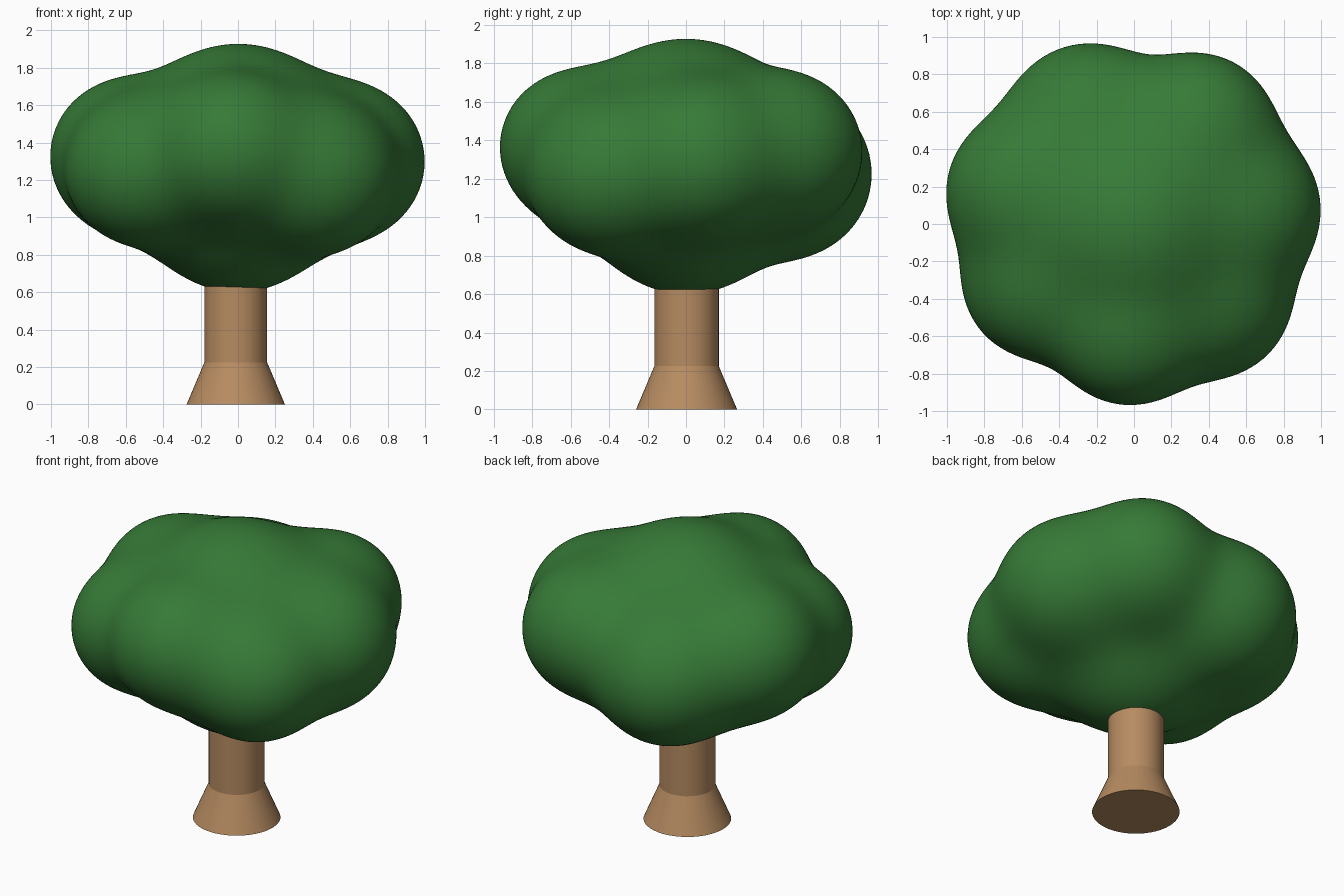
import bpy, bmesh, math
from mathutils import Vector

cube = bpy.data.objects.get("Cube")
if cube:
    bpy.data.objects.remove(cube, do_unlink=True)


def material(name, rgb):
    mat = bpy.data.materials.new(name)
    mat.use_nodes = True
    mat.diffuse_color = (*rgb, 1)
    mat.node_tree.nodes["Principled BSDF"].inputs["Base Color"].default_value = (*rgb, 1)
    return mat


def add_object(name, bm, mat, angle):
    mesh = bpy.data.meshes.new(name)
    bm.to_mesh(mesh)
    bm.free()
    mesh.materials.append(mat)
    obj = bpy.data.objects.new(name, mesh)
    bpy.context.collection.objects.link(obj)
    bpy.ops.object.select_all(action='DESELECT')
    obj.select_set(True)
    bpy.context.view_layer.objects.active = obj
    bpy.ops.object.shade_smooth_by_angle(angle=math.radians(angle))
    return obj


leaf_green = material("leaf green", (0.037, 0.195, 0.038))
bark_brown = material("bark brown", (0.47, 0.26, 0.12))

# Foliage clumps: centre and radius
clumps = [
    (Vector((0, 0, 1.42)), 0.49),           # crown top
    (Vector((0, 0, 1.06)), 0.44),           # crown underside
    (Vector((-0.25, 0.545, 1.22)), 0.41),   # back, right of centre
    (Vector((0.35, 0.52, 1.35)), 0.38),     # back left
    (Vector((0.60, 0.08, 1.30)), 0.385),    # left
    (Vector((0.44, -0.42, 1.22)), 0.38),    # front left
    (Vector((-0.03, -0.59, 1.37)), 0.365),  # front
    (Vector((-0.53, -0.33, 1.25)), 0.365),  # front right
    (Vector((-0.605, 0.18, 1.33)), 0.385),  # right
]
BLEND = 0.12


def inside(point):
    # Soft union of all the clumps
    return sum(math.exp((r - (point - c).length) / BLEND) for c, r in clumps) > 1


# Canopy: a sphere whose vertices are pushed out to the blended clump surface
bm = bmesh.new()
bmesh.ops.create_icosphere(bm, subdivisions=6, radius=1)
middle = Vector((0, 0, 1.26))
for v in bm.verts:
    ray = v.co.normalized()
    low, high = 0.2, 1.3
    for _ in range(16):
        mid = (low + high) / 2
        if inside(middle + ray * mid):
            low = mid
        else:
            high = mid
    v.co = middle + ray * low
add_object("canopy", bm, leaf_green, 60)

# Trunk: straight stem on a flared foot
bm = bmesh.new()
SIDES = 48
rings = []
for radius, z in [(0.263, 0), (0.168, 0.225), (0.168, 0.9)]:
    ring = []
    for i in range(SIDES):
        a = math.tau * i / SIDES
        ring.append(bm.verts.new((radius * math.cos(a) - 0.012, radius * math.sin(a) + 0.003, z)))
    rings.append(ring)
for lower, upper in zip(rings, rings[1:]):
    for i in range(SIDES):
        j = (i + 1) % SIDES
        bm.faces.new((lower[i], lower[j], upper[j], upper[i]))
bm.faces.new(reversed(rings[0]))
bm.faces.new(rings[-1])
add_object("trunk", bm, bark_brown, 15)
